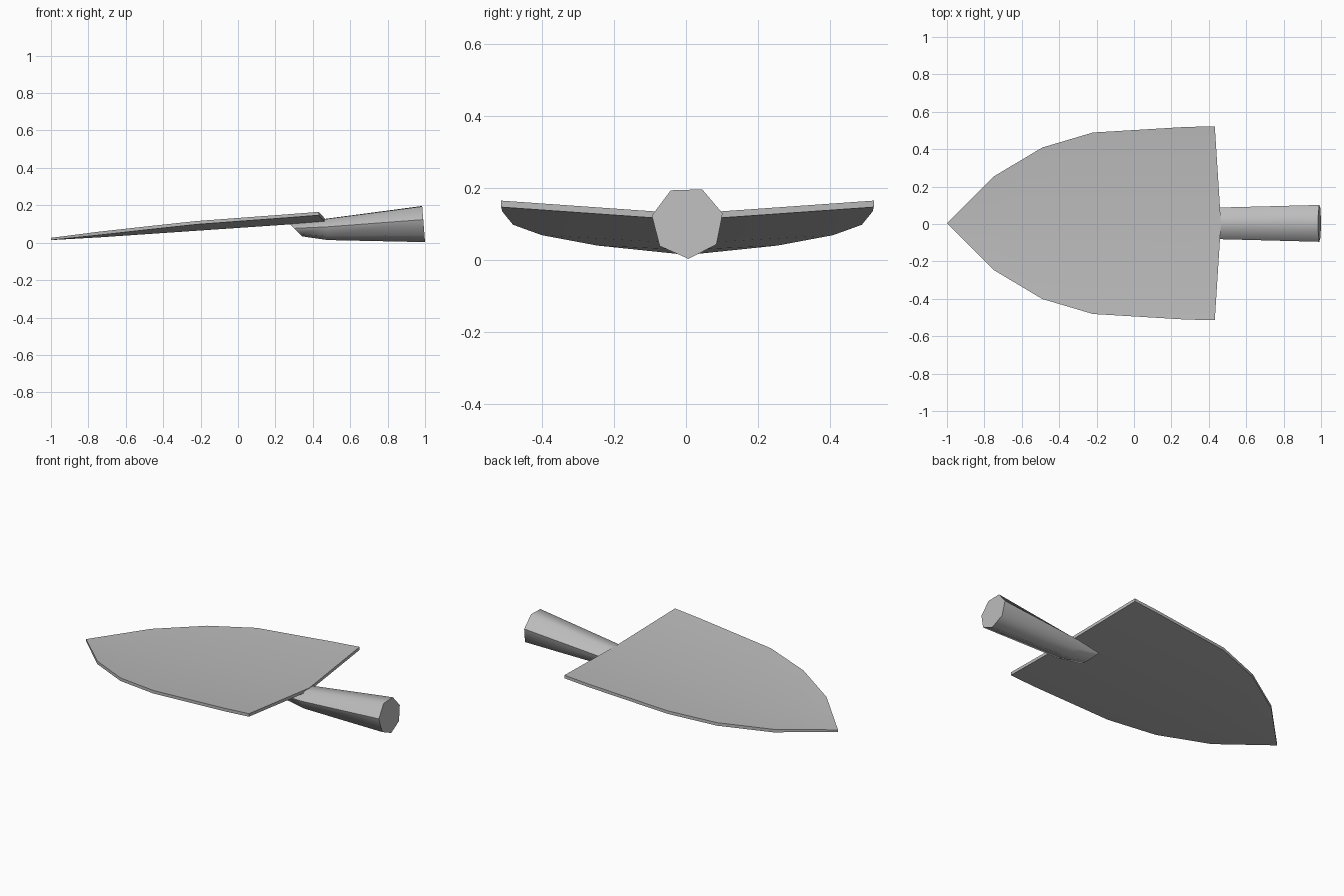
import bpy, bmesh
from math import sin, cos, tau, radians

cube = bpy.data.objects.get("Cube")
if cube:
    bpy.data.objects.remove(cube)

steel = bpy.data.materials.new("grey_steel")
steel.use_nodes = True
colour = (0.5, 0.5, 0.5, 1)
steel.diffuse_color = colour
steel.node_tree.nodes["Principled BSDF"].inputs["Base Color"].default_value = colour


def finish(name, bm, angle):
    bmesh.ops.recalc_face_normals(bm, faces=bm.faces)
    mesh = bpy.data.meshes.new(name)
    bm.to_mesh(mesh)
    bm.free()
    mesh.materials.append(steel)
    ob = bpy.data.objects.new(name, mesh)
    bpy.context.collection.objects.link(ob)
    bpy.ops.object.select_all(action='DESELECT')
    ob.select_set(True)
    bpy.context.view_layer.objects.active = ob
    bpy.ops.object.shade_smooth_by_angle(angle=radians(angle))


OFFSET = 0.004   # the whole tool sits slightly to +y


# Blade: shallow V-shaped sheet, rising towards the handle
def ridge(x):
    return 0.029 + 0.068 * (x + 1)


# spine x, edge x, half width, edge height
stations = [(-0.75, -0.75, 0.25, 0.058), (-0.49, -0.49, 0.405, 0.087),
            (-0.22, -0.22, 0.485, 0.116), (0.28, 0.28, 0.515, 0.153),
            (0.465, 0.432, 0.518, 0.165)]
bm = bmesh.new()
tip = bm.verts.new((-1, OFFSET, 0.026))
spine = [bm.verts.new((s[0], OFFSET, ridge(s[0]))) for s in stations]
for side in (1, -1):
    edge = [bm.verts.new((x, OFFSET + side * w, z)) for _, x, w, z in stations]
    bm.faces.new((tip, spine[0], edge[0]))
    for i in range(len(stations) - 1):
        bm.faces.new((spine[i], spine[i + 1], edge[i + 1], edge[i]))
lower = bmesh.ops.extrude_face_region(bm, geom=bm.faces[:], use_keep_orig=True)
for v in lower["geom"]:
    if isinstance(v, bmesh.types.BMVert):
        v.co.z -= 0.012 if v.co.x < -0.9 else 0.018
finish("blade", bm, 40)

# Handle: tapered seven-sided shaft, with its slanted nose tucked under the blade
# x, half width, centre height, half height, slant of the ring
rings = [(0.992, 0.101, 0.104, 0.101, 0.008), (0.47, 0.087, 0.073, 0.059, 0.01),
         (0.306, 0.06, 0.07, 0.036, 0.036)]
bm = bmesh.new()
loops = []
for x, ry, zc, rz, slant in rings:
    loop = []
    for k in range(7):
        a = tau * k / 7 - tau / 4 + 0.03
        loop.append(bm.verts.new((x - slant * sin(a), OFFSET + ry * cos(a),
                                  zc + rz * sin(a))))
    loops.append(loop)
for a, b in zip(loops, loops[1:]):
    for k in range(7):
        j = (k + 1) % 7
        bm.faces.new((a[k], a[j], b[j], b[k]))
bm.faces.new(loops[0])
bm.faces.new(loops[-1])
finish("handle", bm, 55)
